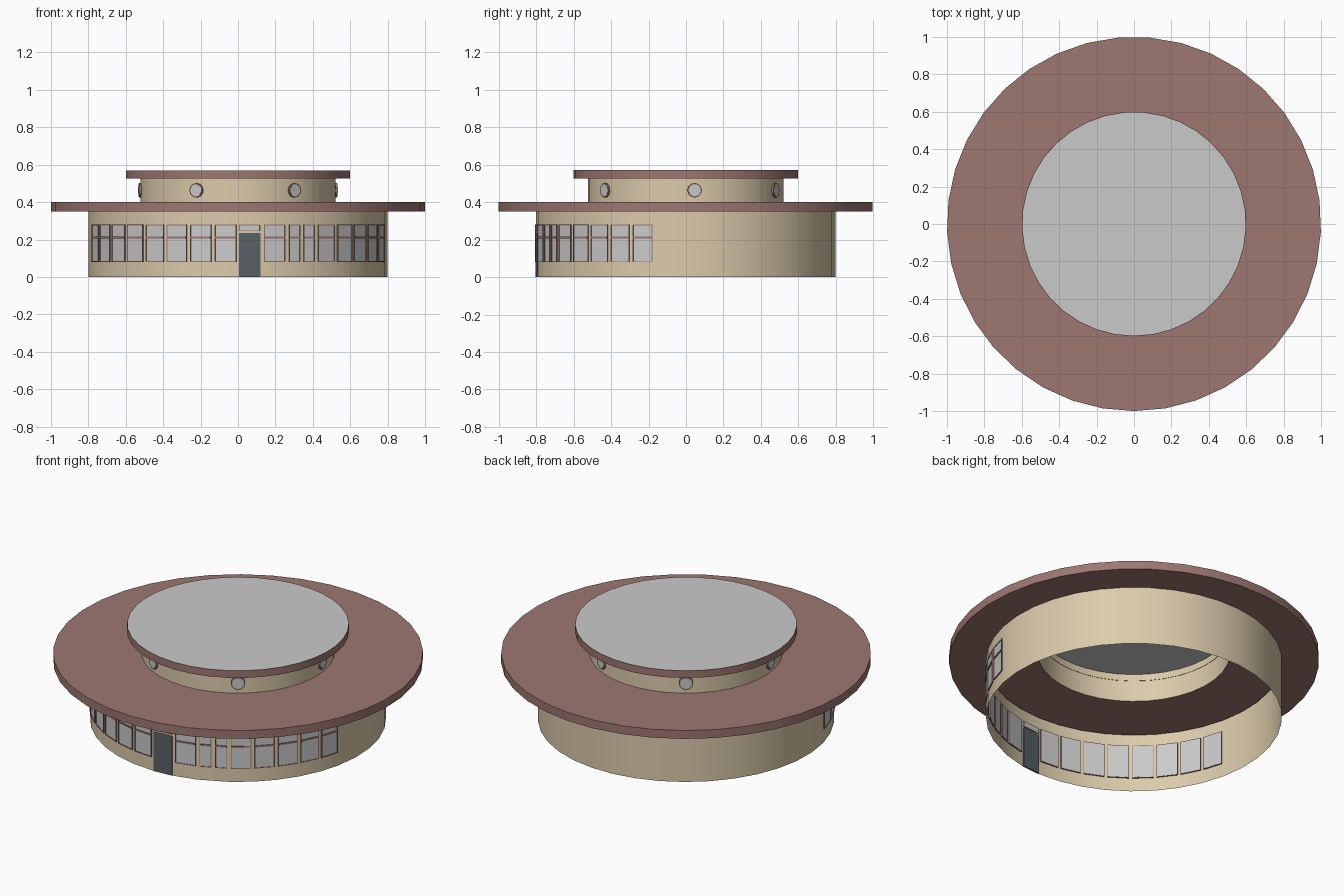
import bpy, bmesh
from math import sin, cos, radians, tau
from mathutils import Matrix, Vector

cube = bpy.data.objects.get("Cube")
if cube:
    bpy.data.objects.remove(cube)


def material(name, rgb):
    lin = [((c / 255 + 0.055) / 1.055) ** 2.4 for c in rgb]
    m = bpy.data.materials.new(name)
    m.use_nodes = True
    m.diffuse_color = (*lin, 1)
    m.node_tree.nodes["Principled BSDF"].inputs["Base Color"].default_value = (*lin, 1)
    return m


tan = material("tan_wall", (219, 203, 171))
brown = material("brown_trim", (157, 119, 113))
grey = material("light_grey", (202, 202, 202))
slate = material("dark_slate_door", (88, 98, 103))

SEGMENTS = 37
EVEN = [tau * i / SEGMENTS for i in range(SEGMENTS)]


def finish(name, bm, *mats):
    mesh = bpy.data.meshes.new(name)
    bm.to_mesh(mesh)
    bm.free()
    for m in mats:
        mesh.materials.append(m)
    obj = bpy.data.objects.new(name, mesh)
    bpy.context.collection.objects.link(obj)
    return obj


def around(a, r, z):
    """Point at angle a, measured from the front toward +x."""
    return Vector((r * sin(a), -r * cos(a), z))


def ring(name, profile, angles, mats, cap_top=False):
    """Sweep an (r, z) profile around the vertical axis, smooth with sharp rims."""
    bm = bmesh.new()
    loops = [[bm.verts.new(around(a, r, z)) for a in angles] for r, z in profile]
    n = len(angles)
    for lo, hi in zip(loops, loops[1:]):
        for i in range(n):
            j = (i + 1) % n
            bm.faces.new((lo[i], lo[j], hi[j], hi[i]))
    if cap_top:
        bm.faces.new(loops[-1]).material_index = len(mats) - 1
    obj = finish(name, bm, *mats)
    obj.data.shade_smooth()
    obj.data.set_sharp_from_angle(angle=radians(30))


def add_box(bm, frame, x, z, w, h, out, inn, index):
    """Box on a wall facet, reaching out and inn from the wall plane."""
    size = Matrix.Diagonal((w, out + inn, h, 1))
    place = frame @ Matrix.Translation((x, (inn - out) / 2, z)) @ size
    made = bmesh.ops.create_cube(bm, size=1, matrix=place)
    for f in {f for v in made["verts"] for f in v.link_faces}:
        f.material_index = index


# Ground floor wall: facets sized to hold the windows and the door
left = [-9.65 * i for i in range(8, 0, -1)]
right = [0, 9.3, 19.1, 31.6] + [31.6 + 9.24 * i for i in range(1, 6)]
back_start, back_end = right[-1], 360 + left[0]
back = [back_start + (back_end - back_start) * i / 21 for i in range(1, 21)]
wall_angles = [radians(a) for a in left + right + back]
ring("lower_wall", [(0.8, 0), (0.8, 0.352)], wall_angles, [tan])

# Broad lower roof: eave, rim and top sheet, open beneath
ring("lower_roof", [(0.795, 0.35), (1, 0.35), (1, 0.4), (0.52, 0.4)], EVEN, [brown])

# Upper drum and its capped roof
ring("drum_wall", [(0.522, 0.4), (0.522, 0.568)], EVEN, [tan])
ring("upper_roof", [(0.52, 0.527), (0.6, 0.527), (0.6, 0.57), (0.597, 0.57)], EVEN,
     [brown, grey], cap_top=True)


def facet_frame(a, b):
    """Facet space: x along the wall, y inward, z up; also its width."""
    mid = (a + b) / 2
    half = (b - a) / 2
    pos = around(mid, 0.8 * cos(half), 0)
    return Matrix.Translation(pos) @ Matrix.Rotation(mid, 4, 'Z'), 1.6 * sin(half)


def window(name, frame, x, w, z0=0.08, z1=0.28, bar=True):
    bm = bmesh.new()
    zc, h, t = (z0 + z1) / 2, z1 - z0, 0.004
    add_box(bm, frame, x, zc, w - t, h - t, 0.003, 0.008, 1)
    for s in (-1, 1):
        add_box(bm, frame, x + s * (w - t) / 2, zc, t, h, 0.006, 0.007, 0)
        add_box(bm, frame, x, zc + s * (h - t) / 2, w - 2 * t, t, 0.006, 0.007, 0)
    if bar:
        add_box(bm, frame, x, 0.211, w - 2 * t, 0.009, 0.008, 0.007, 0)
    finish(name, bm, brown, grey)


# Windows and door across the front facets
facets = [radians(a) for a in left + right]
for i, (a, b) in enumerate(zip(facets, facets[1:])):
    frame, width = facet_frame(a, b)
    if i == len(left):
        bm = bmesh.new()
        add_box(bm, frame, -0.002, 0.1175, 0.115, 0.235, 0.003, 0.006, 0)
        finish("front_door", bm, slate)
        window("door_transom", frame, -0.002, 0.115, 0.245, 0.28, False)
    elif i == len(left) + 2:
        for side, s in (("right", -1), ("left", 1)):
            window(f"narrow_window_{side}", frame, s * 0.043, 0.066)
    else:
        window(f"window_{i + 1}", frame, 0, width - 0.018)

# Six round windows on the drum, each a pane with a trim ring
for i in range(6):
    a = radians(35 + 60 * i)
    turn = Matrix.Translation(around(a, 0.527, 0.463)) @ Matrix.Rotation(a, 4, 'Z') \
        @ Matrix.Rotation(radians(90), 4, 'X')
    bm = bmesh.new()
    for radius, depth, index in ((0.039, 0.01, 0), (0.032, 0.012, 1)):
        made = bmesh.ops.create_cone(bm, cap_ends=True, segments=12, radius1=radius,
                                     radius2=radius, depth=depth, matrix=turn)
        for f in {f for v in made["verts"] for f in v.link_faces}:
            f.material_index = index
    finish(f"round_window_{i + 1}", bm, brown, grey)
